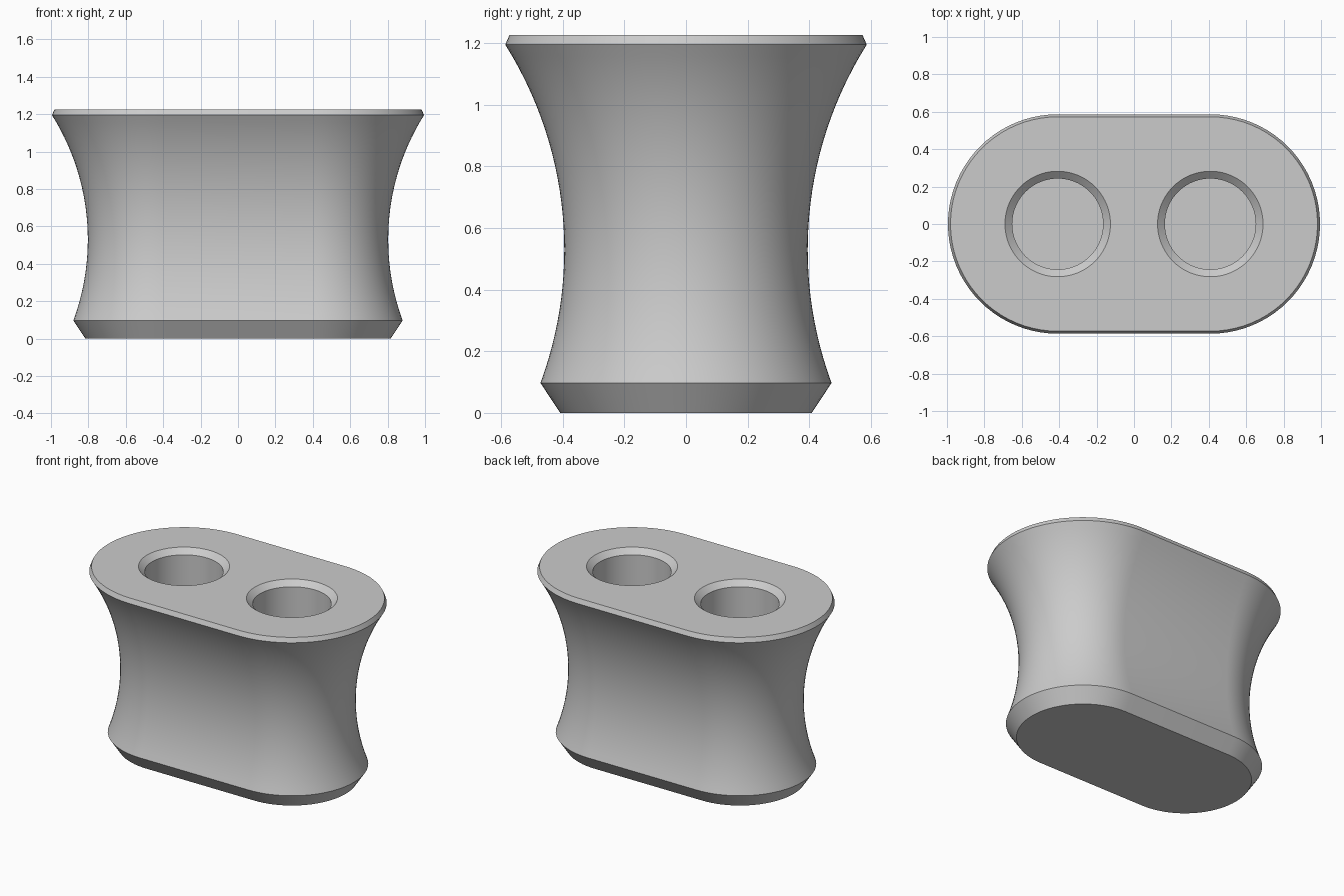
import bpy, bmesh
from math import sin, cos, pi, sqrt, radians

cube = bpy.data.objects.get("Cube")
if cube:
    bpy.data.objects.remove(cube)

SPACING = 0.408          # half distance between the two hole centres
HALF_STEPS = 40          # segments per half circle
WAIST_R, WAIST_Z, CURVE = 0.395, 0.53, 1.25


def stadium(r, z):
    """Outline of two half circles joined by straight sides."""
    pts = []
    for side, start in ((1, -pi / 2), (-1, pi / 2)):
        for i in range(HALF_STEPS + 1):
            a = start + pi * i / HALF_STEPS
            pts.append((side * SPACING + r * cos(a), r * sin(a), z))
    return pts


def circle(x, r, z):
    n = 2 * HALF_STEPS
    return [(x + r * cos(2 * pi * i / n), r * sin(2 * pi * i / n), z) for i in range(n)]


def loft(bm, outlines):
    """Skin a stack of outlines with quads and return the vertex rings."""
    rings = [[bm.verts.new(p) for p in o] for o in outlines]
    for low, high in zip(rings, rings[1:]):
        for i in range(len(low)):
            j = (i + 1) % len(low)
            bm.faces.new((low[i], low[j], high[j], high[i]))
    return rings


def ring_edges(bm, ring):
    return [bm.edges.get((ring[i - 1], ring[i])) for i in range(len(ring))]


# Side profile: foot chamfer, concave waist, thin top chamfer
BOTTOM_Z, RIM_Z, TOP_Z, STEPS = 0.097, 1.195, 1.226, 28
profile = [(0.408, 0.0)]
for k in range(STEPS + 1):
    z = BOTTOM_Z + (RIM_Z - BOTTOM_Z) * k / STEPS
    profile.append((WAIST_R + CURVE - sqrt(CURVE ** 2 - (z - WAIST_Z) ** 2), z))
profile.append((0.573, TOP_Z))

bm = bmesh.new()
body = loft(bm, [stadium(r, z) for r, z in profile])
bm.faces.new(body[0])

# Two blind holes with chamfered mouths
top_edges = ring_edges(bm, body[-1])
for side in (-1, 1):
    hole = loft(bm, [circle(side * SPACING, r, z)
                     for r, z in ((0.282, TOP_Z), (0.243, TOP_Z - 0.035), (0.243, 0.1))])
    bm.faces.new(hole[-1])
    top_edges += ring_edges(bm, hole[0])

# Flat top around the holes
bmesh.ops.triangle_fill(bm, use_beauty=True, edges=top_edges, normal=(0, 0, 1))
bmesh.ops.recalc_face_normals(bm, faces=bm.faces[:])

mesh = bpy.data.meshes.new("holder_body")
bm.to_mesh(mesh)
bm.free()
holder = bpy.data.objects.new("holder_body", mesh)
bpy.context.collection.objects.link(holder)

# Plain grey material
colour = (0.6, 0.6, 0.6, 1)
grey = bpy.data.materials.new("light_grey")
grey.use_nodes = True
grey.diffuse_color = colour
grey.node_tree.nodes["Principled BSDF"].inputs["Base Color"].default_value = colour
mesh.materials.append(grey)

bpy.ops.object.select_all(action="DESELECT")
holder.select_set(True)
bpy.context.view_layer.objects.active = holder
bpy.ops.object.shade_smooth_by_angle(angle=radians(30))
